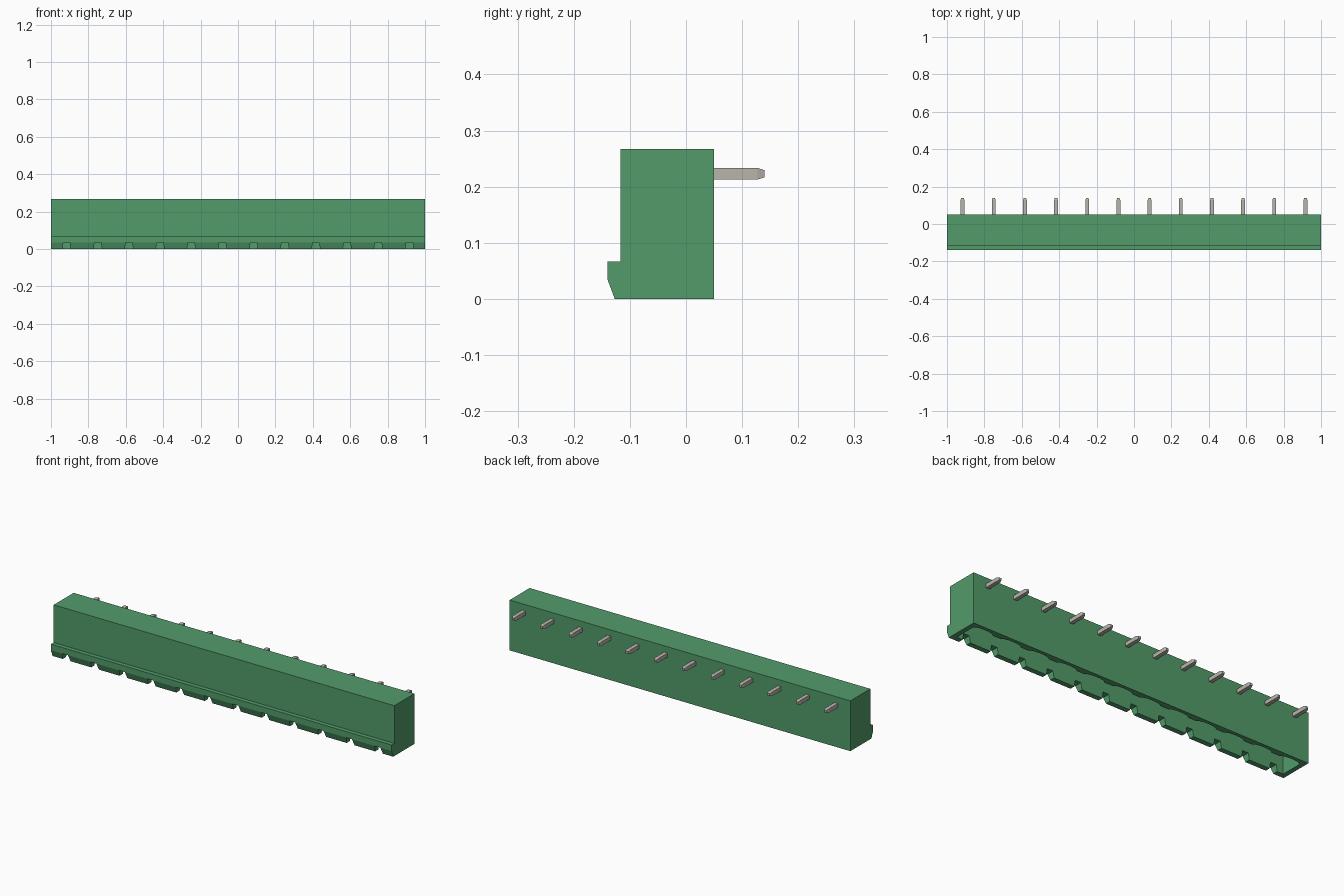
import bpy, bmesh, math
from mathutils import Vector

cube = bpy.data.objects.get("Cube")
if cube:
    bpy.data.objects.remove(cube, do_unlink=True)

COUNT = 12
PITCH = 2 / COUNT
STATIONS = [-1 + PITCH * (i + 0.5) for i in range(COUNT)]


def material(name, rgb, metallic=0.0):
    m = bpy.data.materials.new(name)
    m.use_nodes = True
    m.diffuse_color = (*rgb, 1)
    bsdf = m.node_tree.nodes["Principled BSDF"]
    bsdf.inputs["Base Color"].default_value = (*rgb, 1)
    bsdf.inputs["Roughness"].default_value = 0.6
    return m


green = material("green plastic", (0.085, 0.33, 0.145))
metal = material("tinned metal", (0.48, 0.46, 0.41))


def prism(bm, points, along):
    """Extrude a closed outline by a vector."""
    face = bm.faces.new([bm.verts.new(p) for p in points])
    ext = bmesh.ops.extrude_face_region(bm, geom=[face])
    verts = [g for g in ext["geom"] if isinstance(g, bmesh.types.BMVert)]
    bmesh.ops.translate(bm, verts=verts, vec=Vector(along))


def finish(bm, name, mat):
    bmesh.ops.recalc_face_normals(bm, faces=bm.faces[:])
    mesh = bpy.data.meshes.new(name)
    bm.to_mesh(mesh)
    bm.free()
    mesh.materials.append(mat)
    obj = bpy.data.objects.new(name, mesh)
    bpy.context.collection.objects.link(obj)
    return obj


def cut(target, cutter):
    mod = target.modifiers.new("cut", "BOOLEAN")
    mod.operation = "DIFFERENCE"
    mod.solver = "EXACT"
    mod.object = cutter
    cutter.hide_render = True
    bpy.context.view_layer.objects.active = target
    bpy.ops.object.modifier_apply(modifier=mod.name)
    bpy.data.objects.remove(cutter, do_unlink=True)


# Housing: side profile with the chamfered lip along the front
bm = bmesh.new()
profile = [(0.05, 0), (0.05, 0.267), (-0.117, 0.267), (-0.117, 0.067),
           (-0.14, 0.067), (-0.14, 0.035), (-0.127, 0)]
prism(bm, [(-1, y, z) for y, z in profile], (2, 0, 0))
housing = finish(bm, "housing", green)

# Cavity open at the bottom, scalloped along the back wall
bm = bmesh.new()
outline = [(0.975, -0.1), (-0.975, -0.1)]
for x in STATIONS:
    for k in range(9):
        a = math.pi * k / 8
        half = PITCH * 0.5 - 0.025
        outline.append((x - half * math.cos(a), 0.016 + 0.016 * math.sin(a)))
prism(bm, [(x, y, -0.05) for x, y in outline], (0, 0, 0.24))
cut(housing, finish(bm, "cavity_cutter", green))

# Tapered notches through the front rim
bm = bmesh.new()
for x in STATIONS:
    prism(bm, [(x - 0.026, -0.2, -0.02), (x + 0.026, -0.2, -0.02),
               (x + 0.017, -0.2, 0.035), (x - 0.017, -0.2, 0.035)], (0, 0.13, 0))
cut(housing, finish(bm, "notch_cutter", green))


def pin(name, start, end, half, taper):
    """Square bar with a tapered tip."""
    start, end = Vector(start), Vector(end)
    axis = (end - start).normalized()
    side = Vector((1, 0, 0))
    up = axis.cross(side)
    bm = bmesh.new()
    rings = []
    for centre, h in ((start, half), (end - axis * taper, half), (end, half * 0.6)):
        rings.append([bm.verts.new(centre + side * h * i + up * h * j)
                      for i, j in ((-1, -1), (1, -1), (1, 1), (-1, 1))])
    for a, b in zip(rings, rings[1:]):
        for k in range(4):
            n = (k + 1) % 4
            bm.faces.new((a[k], a[n], b[n], b[k]))
    bm.faces.new(rings[0])
    bm.faces.new(rings[-1])
    return finish(bm, name, metal)


# Solder tails at the back and contact pins inside the cavity
for i, x in enumerate(STATIONS, 1):
    pin(f"solder_tail_{i}", (x, 0.04, 0.223), (x, 0.14, 0.223), 0.0105, 0.013)
    pin(f"contact_pin_{i}", (x, -0.035, 0.2), (x, -0.035, 0.05), 0.0105, 0.013)
